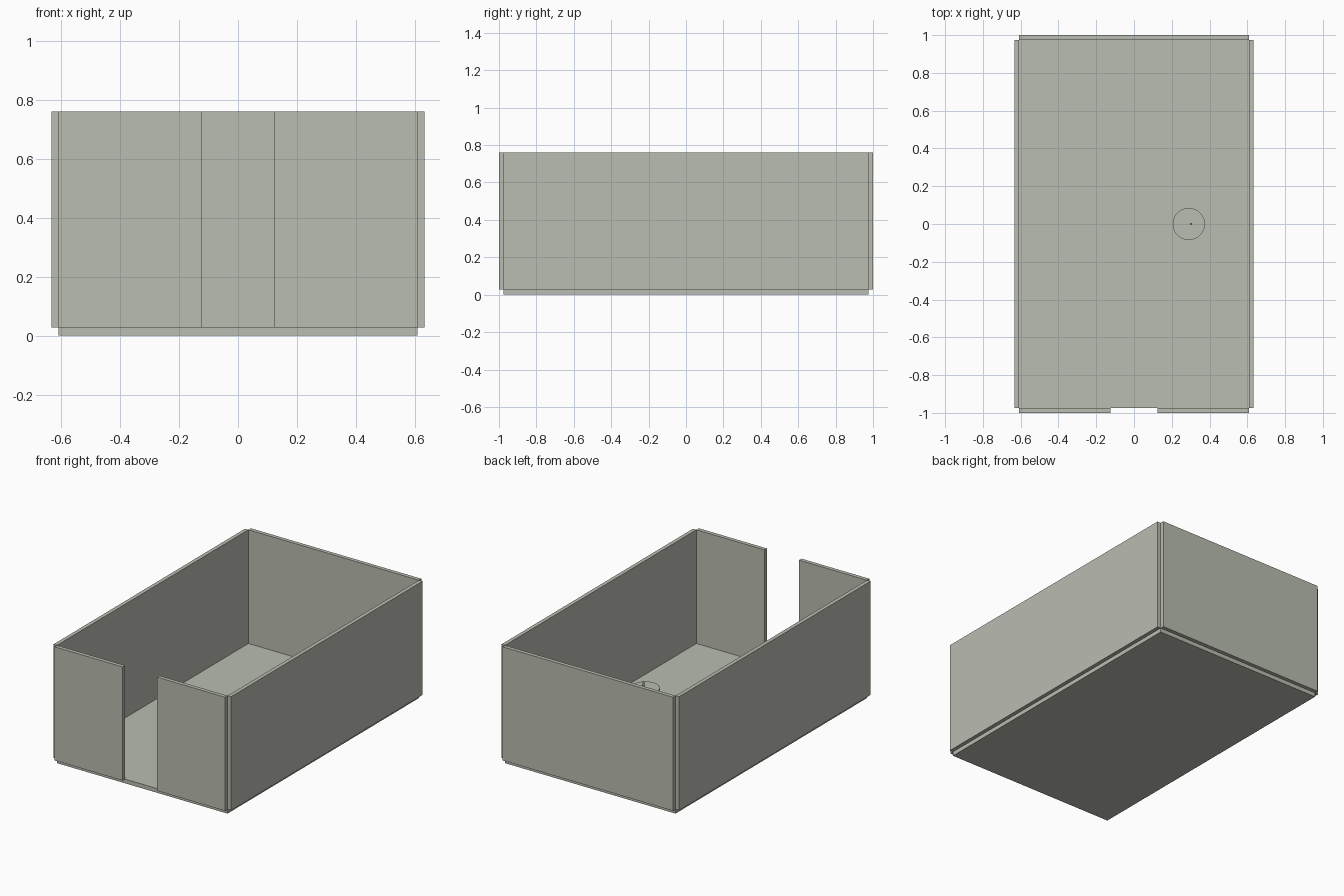
import bpy

cube = bpy.data.objects.get("Cube")
if cube:
    bpy.data.objects.remove(cube, do_unlink=True)

# Single flat colour
COLOUR = (0.49, 0.51, 0.44, 1.0)
mat = bpy.data.materials.new("pale stone grey")
mat.use_nodes = True
mat.diffuse_color = COLOUR
mat.node_tree.nodes["Principled BSDF"].inputs["Base Color"].default_value = COLOUR


def box(name, x, y, z):
    """Box from (min, max) ranges on each axis."""
    ranges = (x, y, z)
    bpy.ops.mesh.primitive_cube_add(size=1, location=[(a + b) / 2 for a, b in ranges])
    ob = bpy.context.object
    ob.name = name
    ob.scale = [b - a for a, b in ranges]
    bpy.ops.object.transform_apply(location=False, rotation=False, scale=True)
    ob.data.materials.append(mat)
    return ob


def cylinder(name, radius, x, z0, z1, sides):
    """Upright cylinder on the room's middle line, between two heights."""
    bpy.ops.mesh.primitive_cylinder_add(vertices=sides, radius=radius, depth=z1 - z0,
                                        location=(x, 0, (z0 + z1) / 2))
    ob = bpy.context.object
    ob.name = name
    bpy.ops.object.shade_smooth_by_angle()
    ob.data.materials.append(mat)
    return ob


HALF_W, HALF_L = 0.608, 0.975    # floor half sizes
OUT_W, OUT_L = 0.633, 1.0        # outer wall faces
BASE, TOP = 0.027, 0.76          # wall bottom and top
DOOR = 0.124                     # half width of the doorway

# Floor slab
box("floor", (-HALF_W, HALF_W), (-HALF_L, HALF_L), (0, BASE))

# Walls, with an open doorway in the front
box("back_wall", (-HALF_W, HALF_W), (HALF_L, OUT_L), (BASE, TOP))
for side, s in (("left", 1), ("right", -1)):
    box(f"{side}_wall", sorted((s * HALF_W, s * OUT_W)), (-HALF_L, HALF_L), (BASE, TOP))
    box(f"front_wall_{side}", sorted((s * DOOR, s * HALF_W)), (-OUT_L, -HALF_L), (BASE, TOP))

# Round table with a thin post rising through the top
cylinder("table_top", 0.085, 0.29, 0.19, 0.20, 48)
cylinder("table_post", 0.006, 0.302, BASE, 0.235, 12)
